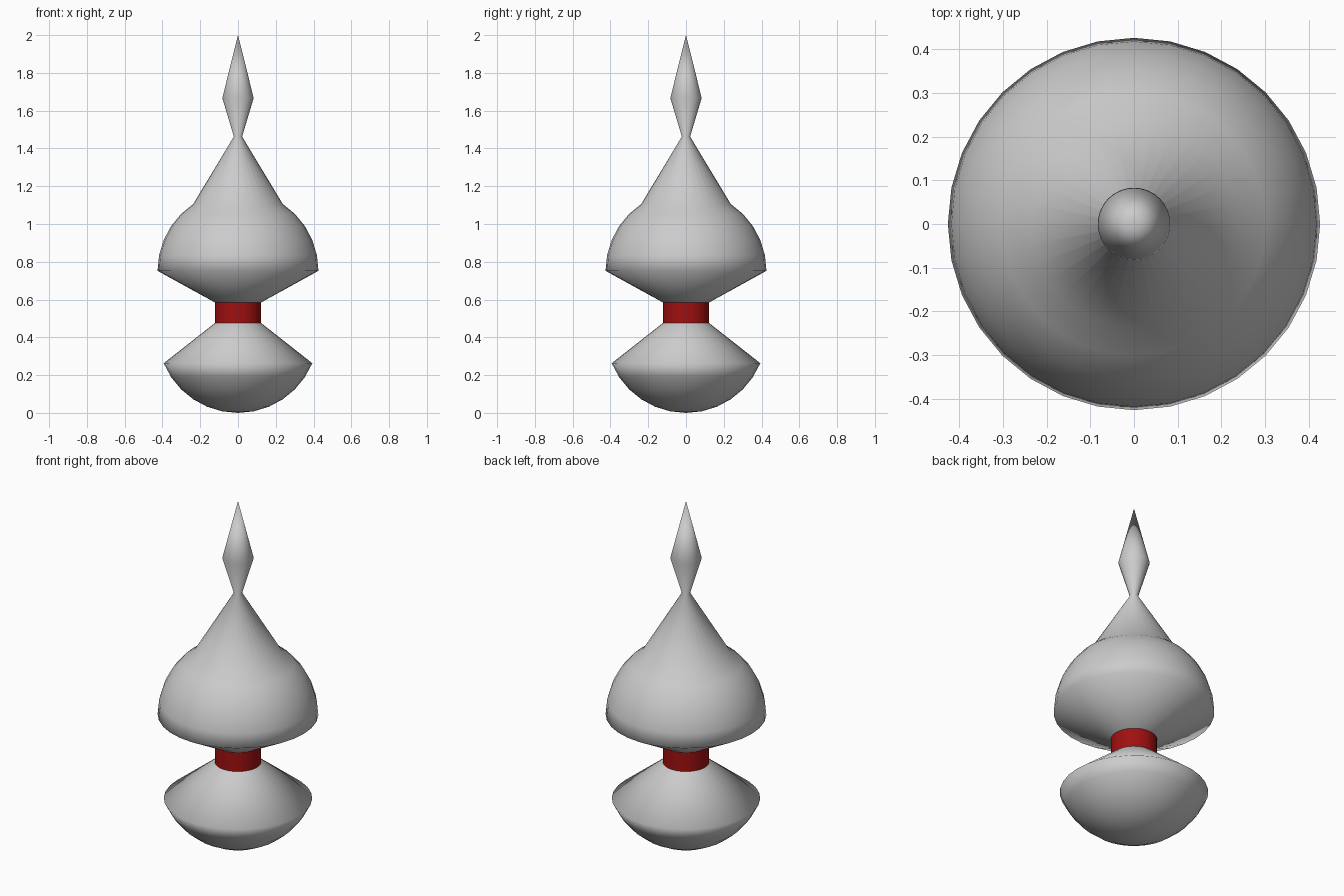
import bpy
import bmesh
from math import sin, cos, radians, tau

if "Cube" in bpy.data.objects:
    bpy.data.objects.remove(bpy.data.objects["Cube"])

SEGMENTS = 32
BALL = 0.426   # radius shared by the bowl and the dome


def lathe(name, profile):
    """Spin a list of (radius, height) points around z; zero radius makes a pole."""
    bm = bmesh.new()
    rings = []
    for r, z in profile:
        if r < 1e-6:
            rings.append([bm.verts.new((0, 0, z))] * SEGMENTS)
        else:
            rings.append([bm.verts.new((r * cos(tau * i / SEGMENTS), r * sin(tau * i / SEGMENTS), z))
                          for i in range(SEGMENTS)])
    for low, high in zip(rings, rings[1:]):
        for i in range(SEGMENTS):
            j = (i + 1) % SEGMENTS
            corners = dict.fromkeys((low[i], low[j], high[j], high[i]))
            bm.faces.new(list(corners)).smooth = True
    bmesh.ops.recalc_face_normals(bm, faces=bm.faces)
    mesh = bpy.data.meshes.new(name)
    bm.to_mesh(mesh)
    bm.free()
    obj = bpy.data.objects.new(name, mesh)
    bpy.context.collection.objects.link(obj)
    return obj


def arc(center_z, start, steps):
    """Points on the ball profile, angle counted from the bottom pole."""
    angles = [radians(start + 11.25 * k) for k in range(steps + 1)]
    return [(BALL * sin(a), center_z - BALL * cos(a)) for a in angles]


# Rounded bowl drawn in to the neck
lathe("lower_bowl", arc(BALL, 0, 6) + [(0.123, 0.475)])

# Red neck band
band = lathe("neck_band", [(0.123, 0.475), (0.123, 0.585)])
red = bpy.data.materials.new("red")
red.diffuse_color = (0.35, 0.005, 0.005, 1)
red.use_nodes = True
red.node_tree.nodes["Principled BSDF"].inputs["Base Color"].default_value = red.diffuse_color
band.data.materials.append(red)

# Flared underside, dome, cone and pointed finial
lathe("dome_and_spire", [(0.123, 0.585)] + arc(0.752, 90, 5)
      + [(0.022, 1.463), (0.083, 1.667), (0, 2.0)])
